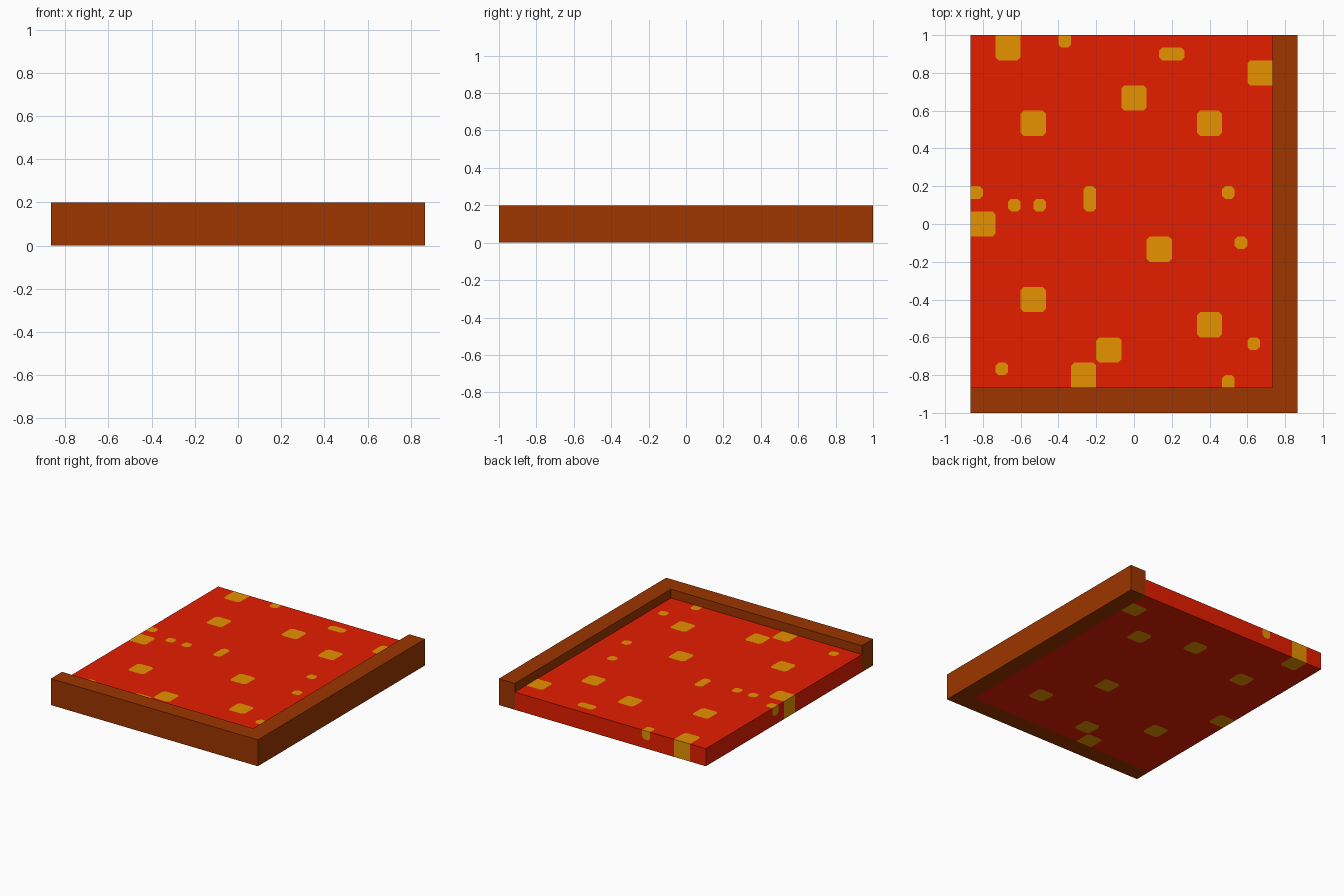
import bpy

if "Cube" in bpy.data.objects:
    bpy.data.objects.remove(bpy.data.objects["Cube"])

U = 1 / 15                     # one block of the grid
NX, NY = 26, 30                # whole footprint in blocks
SX, SY = 24, 2                 # filling covers x blocks 0..24, y blocks 2..30
FILL, RIM = 2, 3               # heights in blocks
CUT = 0.24                     # clipped corner of each gold patch, in blocks

# lower corners of the chunks (2x2x2 blocks) and crumbs (single top blocks)
CHUNKS = [(2, 28), (12, 24), (22, 26), (4, 22), (18, 22), (0, 14),
          (14, 12), (4, 8), (18, 6), (10, 4), (8, 2)]
CRUMBS = [(7, 29), (15, 28), (16, 28), (0, 17), (3, 16), (5, 16), (9, 16),
          (9, 17), (20, 17), (21, 13), (22, 5), (20, 2), (2, 3)]
chunk_cells = {(x + a, y + b) for x, y in CHUNKS for a in (0, 1) for b in (0, 1)}
crumb_cells = set(CRUMBS)


def material(name, rgb):
    m = bpy.data.materials.new(name)
    m.diffuse_color = (*rgb, 1)
    m.use_nodes = True
    m.node_tree.nodes["Principled BSDF"].inputs["Base Color"].default_value = m.diffuse_color
    return m


red = material("red filling", (0.79, 0.0126, 0.0))
gold = material("golden chunks", (0.79, 0.287, 0.0))
brown = material("brown crust", (0.339, 0.036, 0.0))


class Builder:
    """Collects polygons in block units, sharing vertices."""

    def __init__(self):
        self.index, self.faces, self.mats = {}, [], []

    def poly(self, pts, mat=0):
        self.faces.append([self.index.setdefault(p, len(self.index)) for p in pts])
        self.mats.append(mat)

    def grid(self, us, vs, place, is_gold):
        """Flat grid of blocks; free corners of gold patches are clipped."""
        def gold_at(u, v):
            return is_gold(min(max(u, us[0]), us[-1]), min(max(v, vs[0]), vs[-1]))
        for u in us:
            for v in vs:
                if not gold_at(u, v):
                    self.poly([place(u + a, v + b) for a, b in
                               ((0, 0), (1, 0), (1, 1), (0, 1))])
                    continue
                pts = []
                for i, (a, b) in enumerate(((0, 0), (1, 0), (1, 1), (0, 1))):
                    du, dv = 2 * a - 1, 2 * b - 1
                    corner = place(u + a, v + b)
                    if gold_at(u + du, v) or gold_at(u, v + dv):
                        pts.append(corner)
                        continue
                    on_u = place(u + a - du * CUT, v + b)
                    on_v = place(u + a, v + b - dv * CUT)
                    pair = [on_v, on_u] if i % 2 == 0 else [on_u, on_v]
                    pts += pair
                    self.poly([pair[0], corner, pair[1]])
                self.poly(pts, 1)

    def finish(self, name, materials):
        me = bpy.data.meshes.new(name)
        verts = [((x - NX / 2) * U, (y - NY / 2) * U, z * U) for x, y, z in self.index]
        me.from_pydata(verts, [], self.faces)
        for m in materials:
            me.materials.append(m)
        for p, i in zip(me.polygons, self.mats):
            p.material_index = i
        ob = bpy.data.objects.new(name, me)
        bpy.context.collection.objects.link(ob)


# filling slab: chunks go right through, crumbs only in the top layer
def is_gold(x, y, layer):
    return (x, y) in chunk_cells or (layer == 1 and (x, y) in crumb_cells)


slab = Builder()
xs, ys, zs = range(SX), range(SY, NY), range(FILL)
slab.grid(xs, ys, lambda u, v: (u, v, FILL), lambda u, v: is_gold(u, v, 1))       # top
slab.grid(ys, xs, lambda u, v: (v, u, 0), lambda u, v: is_gold(v, u, 0))          # bottom
slab.grid(zs, ys, lambda u, v: (0, v, u), lambda u, v: is_gold(0, v, u))          # left
slab.grid(zs, xs, lambda u, v: (v, NY, u), lambda u, v: is_gold(v, NY - 1, u))    # back
# left and back grids run in opposite senses, so turn whichever faces inward
for i, f in enumerate(slab.faces):
    keys = list(slab.index) if i == 0 else keys
    if all(keys[k][0] == 0 for k in f):
        a, b, c = (keys[k] for k in f[:3])
        nx = (b[1] - a[1]) * (c[2] - a[2]) - (b[2] - a[2]) * (c[1] - a[1])
        if nx > 0:
            f.reverse()
    elif all(keys[k][1] == NY for k in f):
        a, b, c = (keys[k] for k in f[:3])
        ny = (b[2] - a[2]) * (c[0] - a[0]) - (b[0] - a[0]) * (c[2] - a[2])
        if ny < 0:
            f.reverse()
slab.finish("filling_slab", [red, gold])

# L-shaped crust along the front and right
crust = Builder()
outline = [(0, 0), (NX, 0), (NX, NY), (SX, NY), (SX, SY), (0, SY)]
for i, (a, b) in enumerate(zip(outline, outline[1:] + outline[:1])):
    low = FILL if i in (3, 4) else 0      # inner walls start at the filling top
    crust.poly([(*a, low), (*b, low), (*b, RIM), (*a, RIM)])
for a, b, c, d in [((0, 0), (NX, 0), (SX, SY), (0, SY)),
                   ((NX, 0), (NX, NY), (SX, NY), (SX, SY))]:
    crust.poly([(*p, RIM) for p in (a, b, c, d)])
    crust.poly([(*p, 0) for p in (d, c, b, a)])
crust.finish("crust", [brown])
